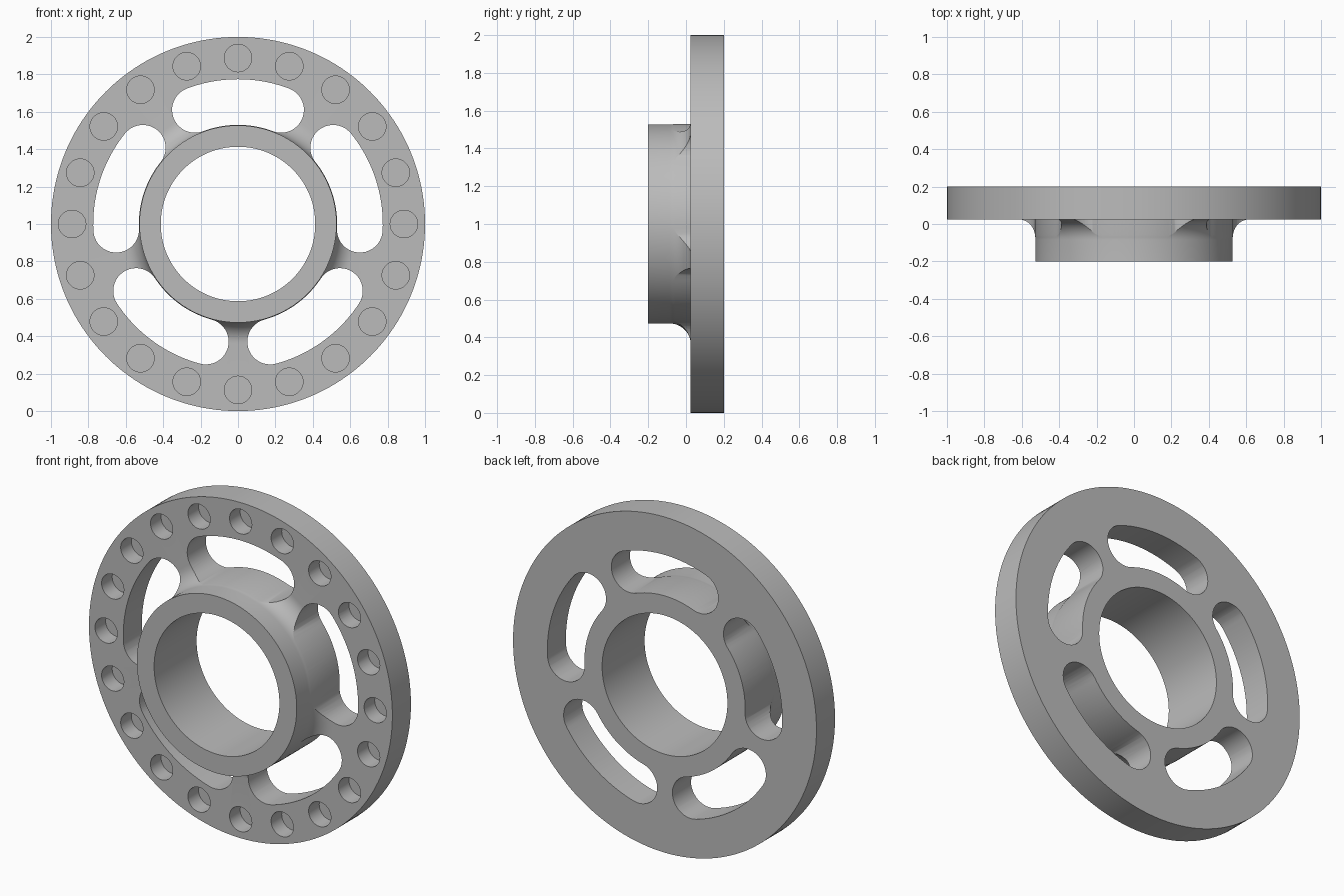
import bpy, bmesh
from math import sin, cos, pi, radians

cube = bpy.data.objects.get("Cube")
if cube:
    bpy.data.objects.remove(cube, do_unlink=True)

CENTRE_Z = 1.0
FRONT, BACK, HUB_FRONT = 0.025, 0.2, -0.2
HUB_R, BORE_R, FILLET = 0.527, 0.413, 0.11

grey = bpy.data.materials.new("plain grey")
grey.use_nodes = True
colour = (0.5, 0.5, 0.5, 1)
grey.diffuse_color = colour
grey.node_tree.nodes["Principled BSDF"].inputs["Base Color"].default_value = colour


def make_object(name, bm):
    bmesh.ops.recalc_face_normals(bm, faces=bm.faces)
    mesh = bpy.data.meshes.new(name)
    bm.to_mesh(mesh)
    bm.free()
    mesh.materials.append(grey)
    obj = bpy.data.objects.new(name, mesh)
    obj.location.z = CENTRE_Z
    bpy.context.collection.objects.link(obj)
    return obj


def revolve(profile, steps=160):
    """Spin a closed (radius, y) profile about the wheel axis."""
    bm = bmesh.new()
    rings = [[bm.verts.new((r * sin(2 * pi * i / steps), y, r * cos(2 * pi * i / steps)))
              for r, y in profile] for i in range(steps)]
    n = len(profile)
    for i in range(steps):
        a, b = rings[i], rings[(i + 1) % steps]
        for j in range(n):
            k = (j + 1) % n
            bm.faces.new((a[j], a[k], b[k], b[j]))
    return bm


def add_prism(bm, outline, y0, y1):
    """Extrude an (x, z) outline from y0 to y1."""
    near = [bm.verts.new((x, y0, z)) for x, z in outline]
    far = [bm.verts.new((x, y1, z)) for x, z in outline]
    bm.faces.new(near)
    bm.faces.new(far[::-1])
    for i in range(len(outline)):
        j = (i + 1) % len(outline)
        bm.faces.new((near[i], far[i], far[j], near[j]))


def slot_outline(middle, mid_r=0.652, cap_r=0.122, half=radians(20.7), steps=20):
    """Curved slot with round ends, angles measured clockwise from the top."""
    pts = []
    for side in (1, -1):
        # long arc (outer, then inner), followed by the rounded end
        r = mid_r + side * cap_r
        for i in range(steps):
            a = middle + side * half * (2 * i / steps - 1)
            pts.append((r * sin(a), r * cos(a)))
        end = middle + side * half
        for i in range(steps):
            t = end + pi * i / steps + (0 if side == 1 else pi)
            pts.append((mid_r * sin(end) + cap_r * sin(t),
                        mid_r * cos(end) + cap_r * cos(t)))
    return pts


# Flanged wheel body: bore, hub, fillet and disc in one profile
fillet = [(HUB_R + FILLET * (1 - cos(t)), FRONT - FILLET * (1 - sin(t)))
          for t in (pi / 2 * i / 12 for i in range(13))]
profile = [(BORE_R, BACK), (BORE_R, HUB_FRONT), (HUB_R, HUB_FRONT)]
profile += fillet + [(1, FRONT), (1, BACK)]
wheel = make_object("flanged_wheel", revolve(profile))

# Five curved through slots
bm = bmesh.new()
for i in range(5):
    add_prism(bm, slot_outline(2 * pi * i / 5), -0.3, 0.3)
slots = make_object("slot_cutter", bm)

# Twenty blind holes around the rim
bm = bmesh.new()
for i in range(20):
    a = 2 * pi * i / 20
    circle = [(0.887 * sin(a) + 0.0735 * sin(2 * pi * k / 40),
               0.887 * cos(a) + 0.0735 * cos(2 * pi * k / 40)) for k in range(40)]
    add_prism(bm, circle, FRONT - 0.1, FRONT + 0.1)
holes = make_object("hole_cutter", bm)

bpy.ops.object.select_all(action='DESELECT')
bpy.context.view_layer.objects.active = wheel
wheel.select_set(True)
for cutter in (slots, holes):
    cutter.hide_render = True
    mod = wheel.modifiers.new("cut", 'BOOLEAN')
    mod.operation = 'DIFFERENCE'
    mod.solver = 'EXACT'
    mod.object = cutter
    bpy.ops.object.modifier_apply(modifier=mod.name)
    bpy.data.objects.remove(cutter, do_unlink=True)

bpy.ops.object.shade_smooth_by_angle(angle=radians(30))
